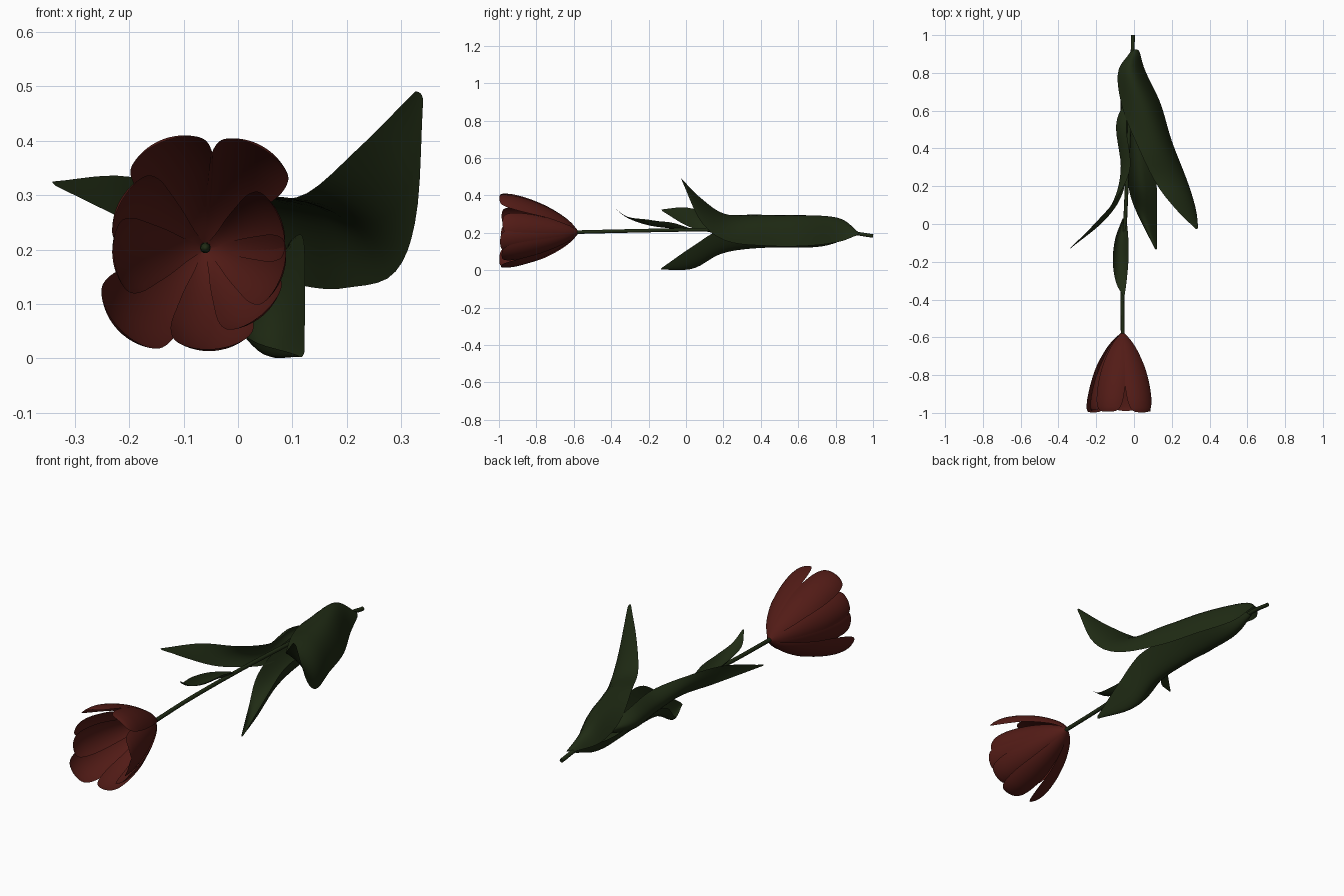
import bpy, math
from mathutils import Vector as V


def material(name, color):
    m = bpy.data.materials.new(name)
    m.diffuse_color = color
    return m


RED = material("petal_red", (0.085, 0.011, 0.008, 1))
GREEN = material("leaf_green", (0.014, 0.024, 0.007, 1))


def spline(pts, t):
    """Catmull-Rom through a list of vectors, t in 0..1."""
    n = len(pts) - 1
    i = min(int(t * n), n - 1)
    u = t * n - i
    b, c = pts[i], pts[i + 1]
    a = pts[i - 1] if i > 0 else b * 2 - c
    d = pts[i + 2] if i + 2 <= n else c * 2 - b
    return 0.5 * (2 * b + (c - a) * u + (2 * a - 5 * b + 4 * c - d) * u * u
                  + (3 * b - a - 3 * c + d) * u ** 3)


def sheet(name, point, mat, nt=28, ns=12):
    """Smooth surface from point(t, s), t in 0..1 and s in -1..1."""
    verts = [point(i / nt, 2 * j / ns - 1) for i in range(nt + 1) for j in range(ns + 1)]
    w = ns + 1
    faces = [(i * w + j, i * w + j + 1, (i + 1) * w + j + 1, (i + 1) * w + j)
             for i in range(nt) for j in range(ns)]
    me = bpy.data.meshes.new(name)
    me.from_pydata(verts, [], faces)
    me.materials.append(mat)
    me.shade_smooth()
    ob = bpy.data.objects.new(name, me)
    bpy.context.collection.objects.link(ob)
    return ob


def leaf(name, rows):
    """Each row holds one edge, the midrib and the other edge."""
    left, mid, right = [[V(r[k]) for r in rows] for k in range(3)]

    def point(t, s):
        a, b, c = spline(left, t), spline(mid, t), spline(right, t)
        return a * (s * (s - 1) / 2) + b * (1 - s * s) + c * (s * (s + 1) / 2)
    sheet(name, point, GREEN)


# Stem
cu = bpy.data.curves.new("stem", "CURVE")
cu.dimensions = "3D"
cu.bevel_depth = 0.01
cu.bevel_resolution = 3
cu.use_fill_caps = True
path = [V(p) for p in [(-0.005, 1.0, 0.183), (-0.01, 0.85, 0.2), (-0.03, 0.4, 0.213),
                       (-0.045, 0.05, 0.216), (-0.06, -0.3, 0.21), (-0.06, -0.6, 0.203)]]
sp = cu.splines.new("POLY")
sp.points.add(24)
for i, p in enumerate(sp.points):
    p.co = (*spline(path, i / 24), 1)
cu.materials.append(GREEN)
bpy.context.collection.objects.link(bpy.data.objects.new("stem", cu))

# Pistil inside the flower
bpy.ops.mesh.primitive_uv_sphere_add(segments=16, ring_count=10, radius=0.009,
                                     location=(-0.06, -0.605, 0.203))
pistil = bpy.context.object
pistil.name = "pistil"
pistil.scale = (1, 2, 1)
pistil.data.materials.append(GREEN)
bpy.ops.object.shade_smooth()

# Petals: profile of (y, radius, half width)
PROFILE = [V(p) for p in [(-0.575, 0.004, 0.006), (-0.615, 0.05, 0.03), (-0.67, 0.092, 0.056),
                          (-0.75, 0.137, 0.08), (-0.84, 0.175, 0.098), (-0.92, 0.198, 0.098),
                          (-0.97, 0.204, 0.082), (-0.992, 0.202, 0.055), (-0.998, 0.2, 0.015)]]


def petal(i, angle, k, width, length):
    a = math.radians(angle)
    out, side = V((math.cos(a), 0, math.sin(a))), V((-math.sin(a), 0, math.cos(a)))

    def point(t, s):
        y, r, w = spline(PROFILE, t)
        r *= k
        y = -0.575 + (y + 0.575) * length
        rc = 0.012 + 0.1 * min(1, r / 0.15)
        phi = s * w * width / rc
        return V((-0.06, y, 0.203)) + out * (r - rc * (1 - math.cos(phi))) + side * rc * math.sin(phi)
    sheet(f"petal_{i}", point, RED)


for i, spec in enumerate([(112, 1.05, 0.86, 0.99), (61, 1.05, 0.82, 1.0), (20, 0.73, 0.72, 0.96),
                          (340, 0.74, 0.72, 0.99), (310, 0.8, 0.75, 0.97), (275, 0.93, 0.84, 0.98),
                          (223, 1.08, 0.92, 1.0), (186, 0.84, 0.75, 0.98), (151, 0.88, 0.75, 0.97)]):
    petal(i + 1, *spec)

# Large leaf sweeping right and up
leaf("leaf_right", [
    [(-0.02, 0.91, 0.2), (0.01, 0.925, 0.2), (0.03, 0.91, 0.185)],
    [(-0.085, 0.8, 0.22), (-0.01, 0.82, 0.275), (0.06, 0.81, 0.15)],
    [(-0.06, 0.61, 0.25), (0.07, 0.62, 0.285), (0.14, 0.64, 0.13)],
    [(0.03, 0.39, 0.295), (0.155, 0.41, 0.265), (0.2, 0.44, 0.13)],
    [(0.12, 0.21, 0.3), (0.235, 0.22, 0.245), (0.285, 0.22, 0.155)],
    [(0.22, 0.08, 0.385), (0.29, 0.09, 0.32), (0.327, 0.08, 0.26)],
    [(0.325, -0.025, 0.49), (0.335, -0.025, 0.487), (0.34, -0.02, 0.475)]])

# Leaf drooping to the ground
leaf("leaf_lower", [
    [(-0.02, 0.86, 0.2), (0.0, 0.88, 0.175), (0.02, 0.86, 0.2)],
    [(-0.07, 0.7, 0.2), (0.0, 0.71, 0.125), (0.075, 0.69, 0.19)],
    [(-0.06, 0.42, 0.2), (0.02, 0.42, 0.12), (0.1, 0.42, 0.22)],
    [(-0.03, 0.2, 0.15), (0.05, 0.2, 0.095), (0.12, 0.2, 0.22)],
    [(0.01, 0.07, 0.045), (0.07, 0.03, 0.015), (0.123, 0.04, 0.13)],
    [(0.11, -0.13, 0.006), (0.117, -0.135, 0.003), (0.122, -0.13, 0.012)]])

# Slim leaf on the left
leaf("leaf_left", [
    [(-0.03, 0.64, 0.235), (-0.05, 0.65, 0.215), (-0.03, 0.64, 0.19)],
    [(-0.04, 0.5, 0.27), (-0.095, 0.52, 0.22), (-0.05, 0.5, 0.16)],
    [(-0.02, 0.3, 0.275), (-0.07, 0.3, 0.22), (-0.035, 0.3, 0.165)],
    [(-0.09, 0.14, 0.3), (-0.105, 0.13, 0.25), (-0.07, 0.14, 0.2)],
    [(-0.21, 0.0, 0.335), (-0.19, 0.0, 0.285), (-0.165, 0.01, 0.235)],
    [(-0.34, -0.13, 0.325), (-0.34, -0.13, 0.322), (-0.335, -0.128, 0.317)]])

# Small upper leaf below the flower
leaf("leaf_upper", [
    [(-0.06, 0.03, 0.222), (-0.05, 0.03, 0.208), (-0.04, 0.03, 0.222)],
    [(-0.1, -0.08, 0.25), (-0.07, -0.08, 0.223), (-0.03, -0.08, 0.255)],
    [(-0.112, -0.2, 0.27), (-0.075, -0.2, 0.24), (-0.03, -0.2, 0.265)],
    [(-0.095, -0.31, 0.285), (-0.07, -0.31, 0.278), (-0.04, -0.31, 0.285)],
    [(-0.058, -0.38, 0.33), (-0.054, -0.38, 0.33), (-0.05, -0.38, 0.33)]])
